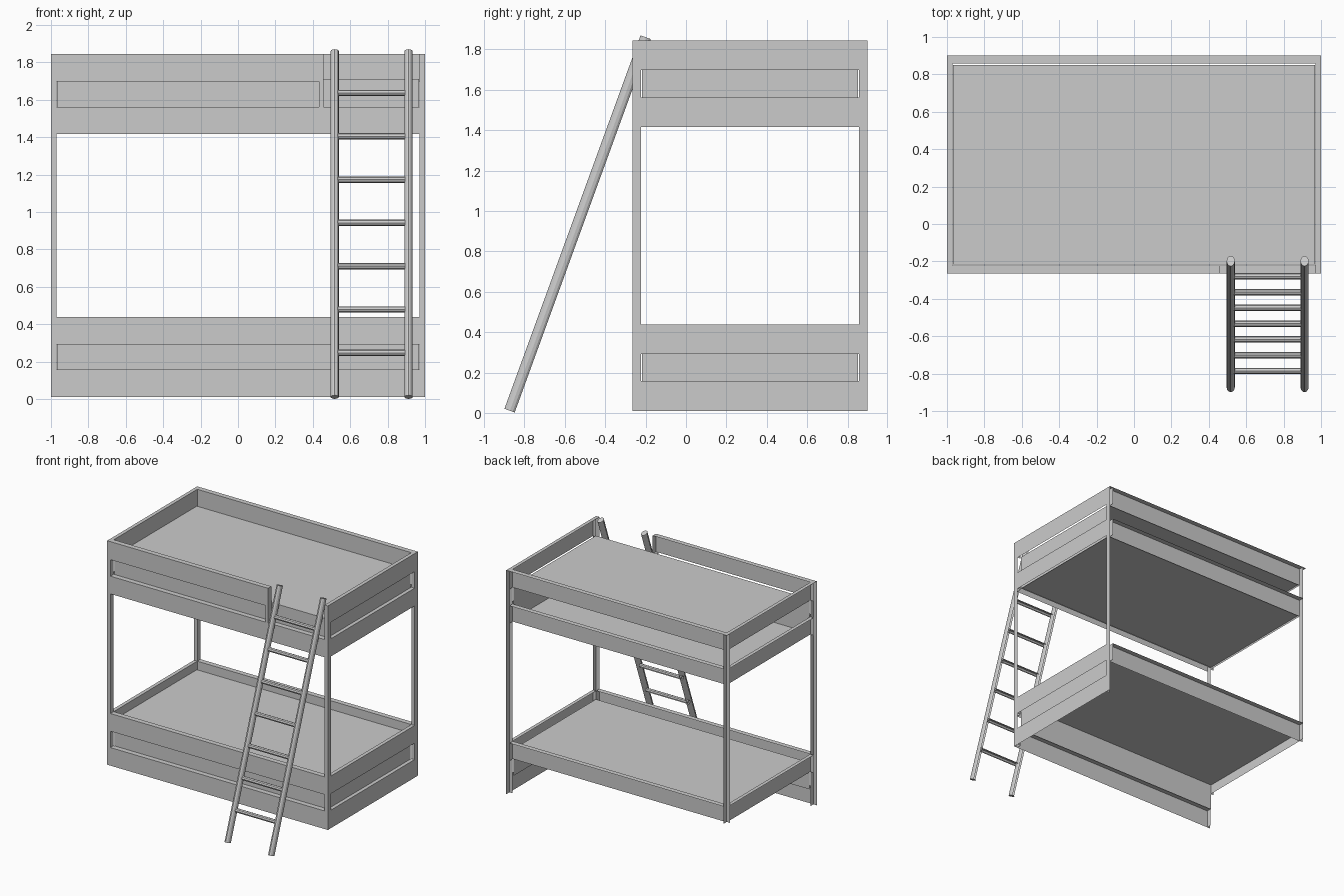
import bpy, bmesh
from mathutils import Vector, Matrix

if "Cube" in bpy.data.objects:
    bpy.data.objects.remove(bpy.data.objects["Cube"])

X0, X1, Y0, Y1 = -1.0, 1.0, -0.265, 0.90   # frame outline
TX, TY = 0.03, 0.042                       # timber thickness
IX0, IX1, IY0, IY1 = -0.969, 0.969, -0.217, 0.851   # mattress outline


def finish(name, bm):
    mesh = bpy.data.meshes.new(name)
    bm.to_mesh(mesh)
    bm.free()
    ob = bpy.data.objects.new(name, mesh)
    bpy.context.collection.objects.link(ob)
    return ob


def cull(bm, test):
    # the model is an open shell: drop the faces turned to the wall or floor
    bm.normal_update()
    gone = [f for f in bm.faces if test(f.normal)]
    bmesh.ops.delete(bm, geom=gone, context='FACES')


def box(name, x0, x1, y0, y1, z0, z1):
    # open timber: front, right and top faces
    bm = bmesh.new()
    size = Matrix.Diagonal((x1 - x0, y1 - y0, z1 - z0, 1))
    mid = Matrix.Translation(((x0 + x1) / 2, (y0 + y1) / 2, (z0 + z1) / 2))
    bmesh.ops.create_cube(bm, size=1, matrix=mid @ size)
    cull(bm, lambda n: n.x < -0.5 or n.y > 0.5 or n.z < -0.5)
    return finish(name, bm)


def rod(name, a, b, rx, ry, sides, up):
    # elliptical bar from a to b, rx measured along 'up'
    a, b = Vector(a), Vector(b)
    z = (b - a).normalized()
    x = Vector(up)
    y = z.cross(x)
    rot = Matrix((x, y, z)).transposed().to_4x4()
    m = Matrix.Translation((a + b) / 2) @ rot @ Matrix.Diagonal((rx, ry, 1, 1))
    bm = bmesh.new()
    bmesh.ops.create_cone(bm, cap_ends=True, segments=sides, radius1=1, radius2=1,
                          depth=(b - a).length, matrix=m)
    eye = Vector((0.45, -0.7, 0.55)).normalized()
    cull(bm, lambda n: n.dot(eye) < -0.45)
    return finish(name, bm)


# corner posts (the back left one stops at the lower rail)
for side, x in (("left", X0), ("right", X1 - TX)):
    for end, y in (("front", Y0), ("back", Y1 - TY)):
        low = 0.295 if (side, end) == ("left", "back") else 0.01
        box(f"{end}_{side}_post", x, x + TX, y, y + TY, low, 1.845)

# horizontal rails on each side; the lowest level only at front and right
ix, iy = (X0 + TX, X1 - TX), (Y0 + TY, Y1 - TY)
for level, (z0, z1) in enumerate(((0.01, 0.158), (0.292, 0.437), (1.417, 1.562), (1.697, 1.845))):
    front_end = 0.458 if level == 3 else ix[1]
    box(f"front_rail_{level}", ix[0], front_end, Y0, Y0 + TY, z0, z1)
    box(f"right_rail_{level}", X1 - TX, X1, iy[0], iy[1], z0, z1)
    if level:
        box(f"back_rail_{level}", ix[0], ix[1], Y1 - TY, Y1, z0, z1)
        box(f"left_rail_{level}", X0, X0 + TX, iy[0], iy[1], z0, z1)

# short guard post beside the ladder gap
box("guard_post", 0.433, 0.458, Y0, Y0 + TY, 1.562, 1.697)

# mattresses, and the thin base under the upper one
box("lower_mattress", IX0, IX1, IY0, IY1, 0.15, 0.37)
box("upper_mattress", IX0, IX1, IY0, IY1, 1.43, 1.71)
box("upper_base", IX0, IX1, IY0, IY1, 1.425, 1.432)

# ladder
foot, top = Vector((0, -0.872, 0.0105)), Vector((0, -0.198, 1.86))
for name, x in (("left", 0.517), ("right", 0.912)):
    off = Vector((x, 0, 0))
    rod(f"ladder_{name}_rail", foot + off, top + off, 0.022, 0.029, 12, (1, 0, 0))
for i in range(7):
    z = 0.247 + 0.2315 * i
    p = foot.lerp(top, (z - foot.z) / (top.z - foot.z))
    rod(f"ladder_rung_{i + 1}", p + Vector((0.525, 0, 0)), p + Vector((0.905, 0, 0)),
        0.017, 0.017, 8, (0, 0, 1))
